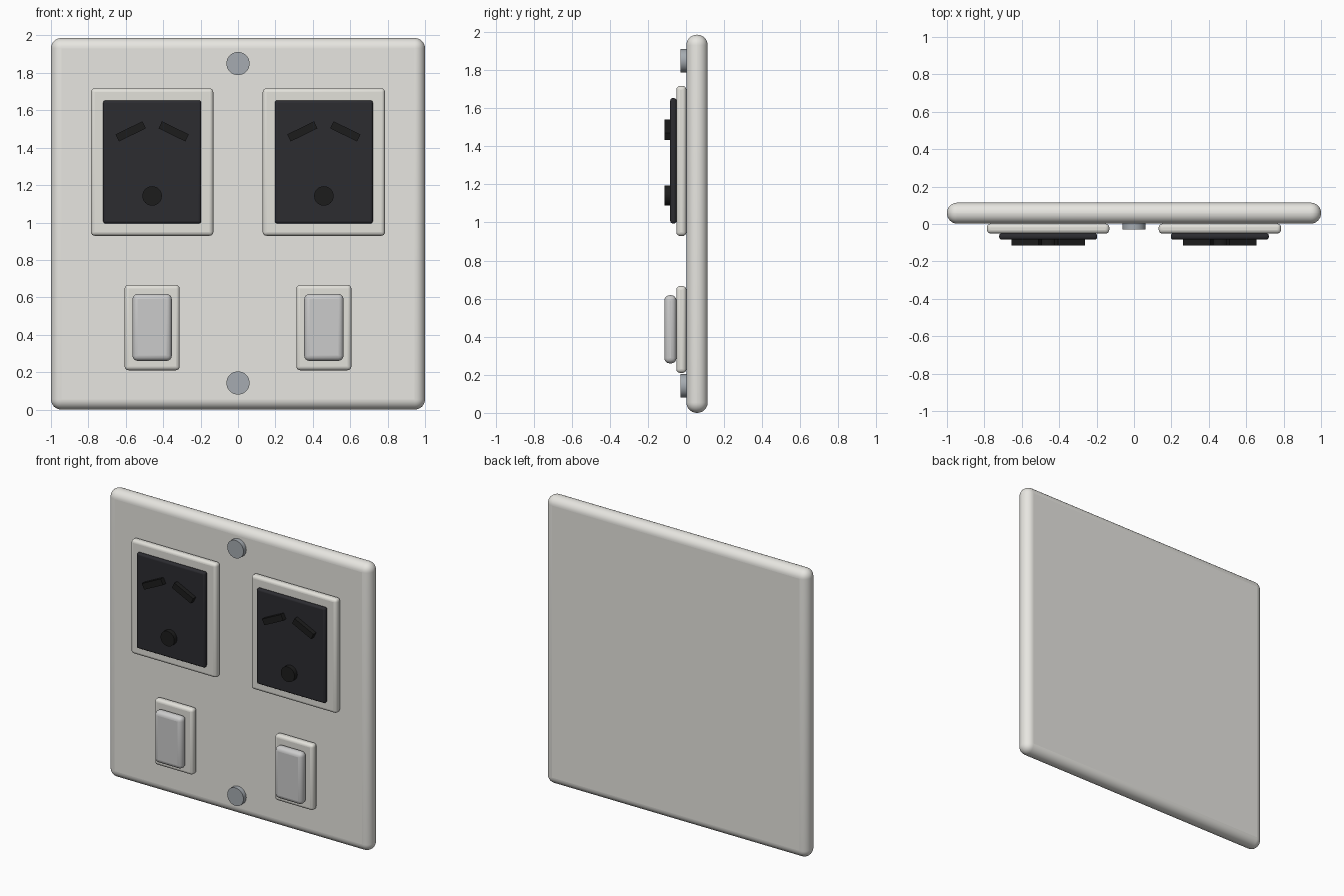
import bpy, math

if "Cube" in bpy.data.objects:
    bpy.data.objects.remove(bpy.data.objects["Cube"])


def material(name, rgb):
    m = bpy.data.materials.new(name)
    m.diffuse_color = (*rgb, 1)
    m.use_nodes = True
    m.node_tree.nodes["Principled BSDF"].inputs["Base Color"].default_value = m.diffuse_color
    return m


IVORY = material("ivory_plastic", (0.80, 0.79, 0.75))
CREAM = material("cream_plastic", (0.76, 0.75, 0.70))
WHITE = material("white_plastic", (0.84, 0.84, 0.83))
BLACK = material("black_plastic", (0.025, 0.025, 0.03))
SLOT = material("slot_black", (0.012, 0.012, 0.012))
STEEL = material("screw_steel", (0.38, 0.41, 0.44))


def finish(name, mat):
    ob = bpy.context.object
    ob.name = name
    ob.data.materials.append(mat)
    return ob


def block(name, x, z, w, h, y0, y1, mat, bevel=0, segments=4, tilt=0):
    """Box in the wall plane, spanning y0..y1, with optional rounded edges."""
    bpy.ops.mesh.primitive_cube_add(size=1)
    ob = finish(name, mat)
    ob.scale = (w, y1 - y0, h)
    bpy.ops.object.transform_apply(location=False, rotation=False, scale=True)
    ob.location = (x, (y0 + y1) / 2, z)
    ob.rotation_euler.y = tilt
    if bevel:
        b = ob.modifiers.new("rounded_edges", 'BEVEL')
        b.width, b.segments = bevel, segments
        bpy.ops.object.shade_smooth_by_angle(angle=math.radians(35))
    return ob


def disc(name, x, z, r, y0, y1, mat):
    """Round peg with its axis along y."""
    bpy.ops.mesh.primitive_cylinder_add(vertices=32, radius=r, depth=y1 - y0,
                                        location=(x, (y0 + y1) / 2, z),
                                        rotation=(math.pi / 2, 0, 0))
    finish(name, mat)
    bpy.ops.object.shade_smooth_by_angle(angle=math.radians(35))


# Wall plate
block("wall_plate", 0, 0.993, 2.0, 1.986, 0.002, 0.114, IVORY, 0.055, 8)

# Fixing screws
for name, z in (("bottom_screw", 0.142), ("top_screw", 1.85)):
    disc(name, 0, z, 0.062, -0.029, 0.01, STEEL)

for side, x in (("left", -0.459), ("right", 0.459)):
    # Socket: surround, black face, two slanted slots and the earth pin
    block(side + "_socket_surround", x, 1.323, 0.654, 0.788, -0.051, 0.002, CREAM, 0.02)
    block(side + "_socket_face", x, 1.324, 0.524, 0.658, -0.083, -0.05, BLACK, 0.013)
    for slot, s in (("a", -1), ("b", 1)):
        block(f"{side}_slot_{slot}", x + s * 0.115, 1.487, 0.16, 0.042,
              -0.114, -0.07, SLOT, tilt=s * math.radians(26))
    disc(side + "_earth_pin", x, 1.142, 0.052, -0.114, -0.07, SLOT)

    # Switch: surround and rocker
    block(side + "_switch_surround", x, 0.438, 0.294, 0.456, -0.051, 0.002, CREAM, 0.02)
    block(side + "_rocker", x, 0.439, 0.21, 0.358, -0.114, -0.05, WHITE, 0.028)
